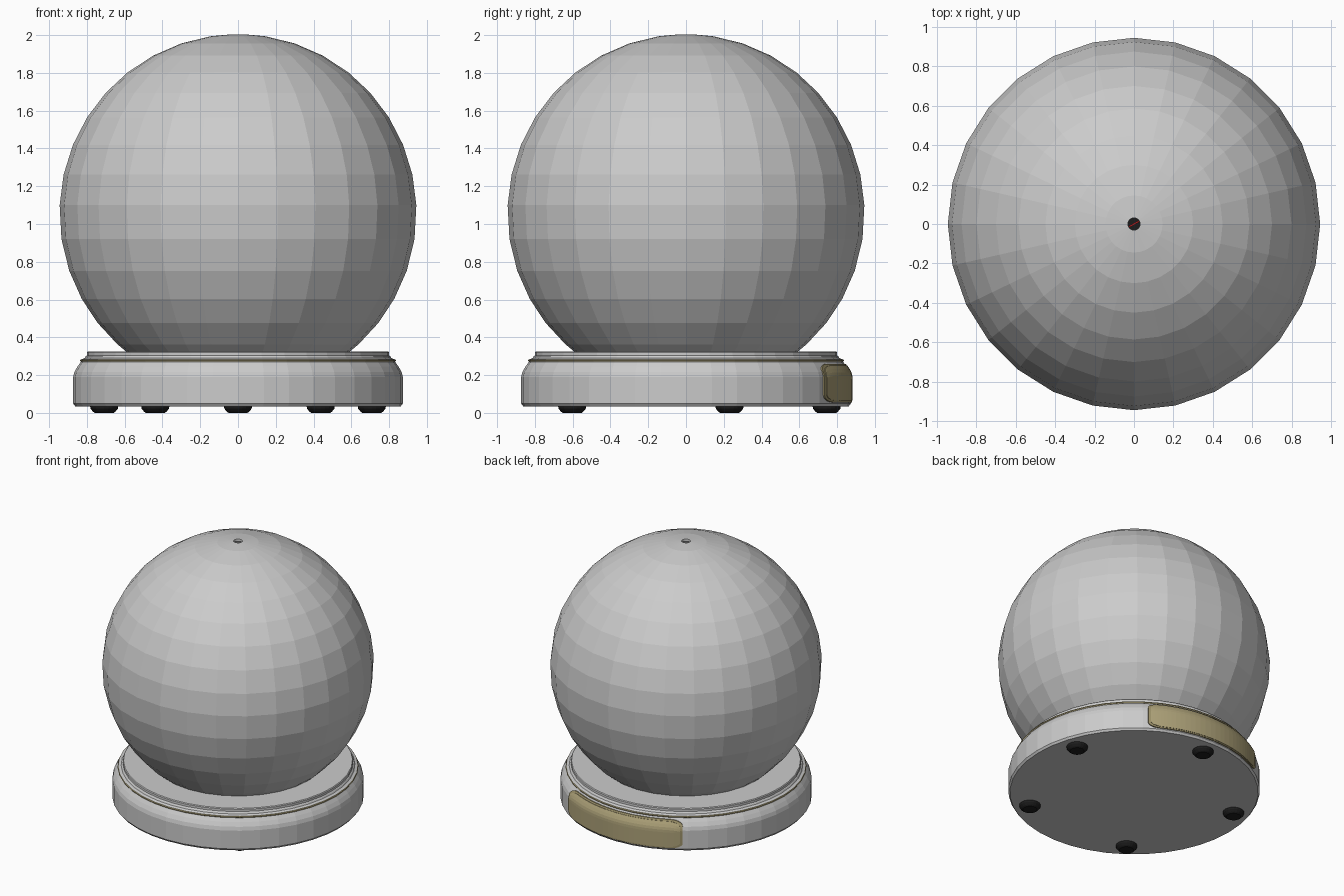
import bpy, bmesh
from math import sin, cos, pi, radians, sqrt

if "Cube" in bpy.data.objects:
    bpy.data.objects.remove(bpy.data.objects["Cube"])


def finish(bm, name, color=None, smooth=False):
    bmesh.ops.recalc_face_normals(bm, faces=bm.faces)
    me = bpy.data.meshes.new(name)
    bm.to_mesh(me)
    bm.free()
    ob = bpy.data.objects.new(name, me)
    bpy.context.collection.objects.link(ob)
    for p in me.polygons:
        p.use_smooth = smooth
    if color:
        mat = bpy.data.materials.new(name + "_paint")
        mat.diffuse_color = (*color, 1)
        mat.use_nodes = True
        mat.node_tree.nodes["Principled BSDF"].inputs["Base Color"].default_value = mat.diffuse_color
        me.materials.append(mat)
    return ob


def lathe(name, profile, seg, color=None, closed=False, cap=False, at=(0, 0)):
    """Revolve (radius, z) points around a vertical axis."""
    bm = bmesh.new()
    rings = [[bm.verts.new((at[0] + r * cos(2 * pi * i / seg),
                            at[1] + r * sin(2 * pi * i / seg), z))
              for i in range(seg)] for r, z in profile]
    pairs = list(zip(rings, rings[1:]))
    if closed:
        pairs.append((rings[-1], rings[0]))
    for a, b in pairs:
        for i in range(seg):
            j = (i + 1) % seg
            bm.faces.new((a[i], a[j], b[j], b[i]))
    if cap:
        bm.faces.new(rings[0])
        bm.faces.new(rings[-1])
    return finish(bm, name, color)


GOLD = (0.42, 0.36, 0.19)
BLACK = (0.012, 0.012, 0.012)

# glass globe: thin hollow shell with a small hole in the top
CZ, R = 1.06, 0.945
lat = [88.1, 81.2, 71.5, 61.6, 51.7, 42.2, 32.3, 22.3, 12.3, 2.4,
       -8.5, -19, -28.9, -38.2, -47.5, -53]
outer = [(R * cos(radians(a)), CZ + R * sin(radians(a))) for a in lat]
inner = [(max(r * 0.982, 0.03), CZ + (z - CZ) * 0.982) for r, z in outer]
lathe("glass_globe", outer + inner[::-1], 28, closed=True)

# dark floor inside the globe with a red strip, seen through the hole
lathe("globe_floor", [(0.55, 0.33), (0.55, 0.34)], 28, BLACK, cap=True)
bm = bmesh.new()
bmesh.ops.create_cube(bm, size=1)
strip = finish(bm, "red_strip", (0.6, 0.02, 0.02))
strip.scale = (0.06, 0.008, 0.01)
strip.rotation_euler.z = radians(28)
strip.location.z = 0.345

# round base with bulging side and stepped rim
lathe("base", [(0.862, 0.035), (0.873, 0.05), (0.873, 0.19), (0.866, 0.217),
               (0.85, 0.245), (0.832, 0.27), (0.832, 0.283), (0.812, 0.29),
               (0.806, 0.30), (0.80, 0.303), (0.80, 0.32), (0.795, 0.326)],
      40, cap=True)

# thin gold trim around the rim
lathe("gold_trim", [(0.83 + 0.007 * cos(a), 0.277 + 0.007 * sin(a))
                    for a in [k * pi / 3 for k in range(6)]],
      40, GOLD, closed=True)

# five rubber feet
for k in range(5):
    a = pi / 2 + k * 2 * pi / 5
    lathe(f"foot_{k + 1}", [(0.05, 0), (0.06, 0.007), (0.072, 0.022), (0.075, 0.037)],
          20, BLACK, cap=True, at=(0.745 * cos(a), 0.745 * sin(a)))


# curved plaque wrapped on the back of the base
def side_radius(z):
    pts = [(0.05, 0.873), (0.19, 0.873), (0.217, 0.866), (0.245, 0.85), (0.27, 0.832)]
    for (z0, r0), (z1, r1) in zip(pts, pts[1:]):
        if z <= z1:
            return r0 + (r1 - r0) * (z - z0) / (z1 - z0)
    return pts[-1][1]


def plaque(name, half_deg, half_h, lift, color):
    bm = bmesh.new()
    nx, nz, shells = 36, 10, []
    for off in (-0.008, lift):
        grid = []
        for i in range(nx + 1):
            t = -cos(pi * i / nx)
            over = max(0, (abs(t) - 0.82) / 0.18)
            h = half_h * (0.62 + 0.38 * sqrt(max(0, 1 - over * over)))
            col = []
            for k in range(nz + 1):
                z = 0.158 + h * (2 * k / nz - 1)
                a = pi / 2 + radians(half_deg) * t
                r = side_radius(z) + off
                col.append(bm.verts.new((r * cos(a), r * sin(a), z)))
            grid.append(col)
        shells.append(grid)
        for i in range(nx):
            for k in range(nz):
                bm.faces.new((grid[i][k], grid[i + 1][k],
                              grid[i + 1][k + 1], grid[i][k + 1]))
    back, front = shells

    def border(g):
        return ([g[i][0] for i in range(nx)] + [g[nx][k] for k in range(nz)]
                + [g[i][nz] for i in range(nx, 0, -1)] + [g[0][k] for k in range(nz, 0, -1)])
    b, f = border(back), border(front)
    for i in range(len(b)):
        j = (i + 1) % len(b)
        bm.faces.new((b[i], b[j], f[j], f[i]))
    return finish(bm, name, color)


plaque("plaque_border", 33.5, 0.102, 0.006, (0.33, 0.28, 0.14))
plaque("plaque_face", 32.3, 0.092, 0.009, GOLD)
